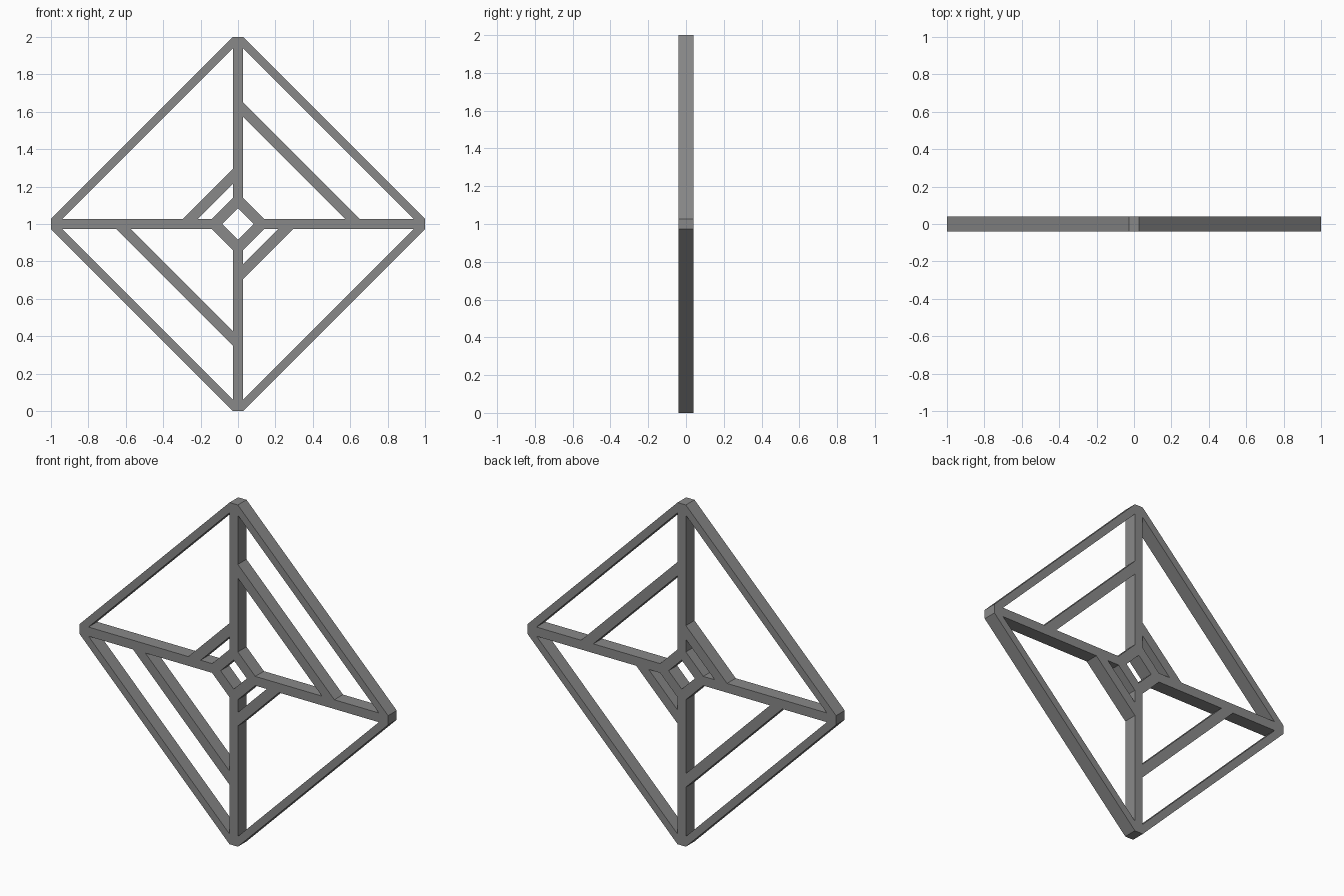
import bpy
import bmesh
from math import pi
from mathutils import Matrix, Vector

if "Cube" in bpy.data.objects:
    bpy.data.objects.remove(bpy.data.objects["Cube"])

DEPTH = 0.04    # half thickness in y
W = 0.027       # half width of the spokes
CENTRE = Vector((0, 0, 1))

dark_grey = bpy.data.materials.new("dark_grey")
dark_grey.diffuse_color = (0.25, 0.25, 0.25, 1)
dark_grey.use_nodes = True
dark_grey.node_tree.nodes["Principled BSDF"].inputs["Base Color"].default_value = dark_grey.diffuse_color


def finish(name, bm):
    bmesh.ops.remove_doubles(bm, verts=bm.verts, dist=1e-5)
    bmesh.ops.recalc_face_normals(bm, faces=bm.faces)
    mesh = bpy.data.meshes.new(name)
    bm.to_mesh(mesh)
    bm.free()
    mesh.materials.append(dark_grey)
    obj = bpy.data.objects.new(name, mesh)
    bpy.context.collection.objects.link(obj)
    return obj


def extrude_y(bm):
    ret = bmesh.ops.extrude_face_region(bm, geom=bm.faces[:], use_keep_orig=True)
    verts = [v for v in ret["geom"] if isinstance(v, bmesh.types.BMVert)]
    bmesh.ops.translate(bm, verts=verts, vec=(0, 2 * DEPTH, 0))


def bar(name, points, angle):
    """Flat outline around the centre, turned about y and thickened."""
    rot = Matrix.Rotation(angle, 3, 'Y')
    bm = bmesh.new()
    bm.faces.new([bm.verts.new(rot @ Vector((x, -DEPTH, z)) + CENTRE) for x, z in points])
    extrude_y(bm)
    return finish(name, bm)


def diamond(r, w):
    """Diamond outline with clipped tips of half width w."""
    return [(w, r), (r, w), (r, -w), (w, -r), (-w, -r), (-r, -w), (-r, w), (-w, r)]


def ring(name, outer, inner):
    bm = bmesh.new()
    o, i = ([bm.verts.new((x, -DEPTH, z + 1)) for x, z in loop] for loop in (outer, inner))
    for k in range(8):
        n = (k + 1) % 8
        bm.faces.new((o[k], o[n], i[n], i[k]))
    bmesh.ops.remove_doubles(bm, verts=bm.verts, dist=1e-5)
    extrude_y(bm)
    return finish(name, bm)


# Outer frame and small central hub
ring("outer_frame", diamond(1.0, W), diamond(0.94, W))
ring("hub", diamond(0.14, W), diamond(0.085, 0))

# Four spokes between hub and frame
for k, side in enumerate(("top", "right", "bottom", "left")):
    bar(f"spoke_{side}", [(-W, 0.14), (W, 0.14), (W, 0.94), (-W, 0.94)], k * pi / 2)

# Diagonal braces: long ones upper right / lower left, short ones in the other quadrants
for k in range(4):
    near, far = (0.572, 0.652) if k % 2 == 0 else (0.214, 0.294)
    kind = "long" if k % 2 == 0 else "short"
    bar(f"{kind}_brace_{k // 2 + 1}", [(W, near), (W, far), (far, W), (near, W)], k * pi / 2)
